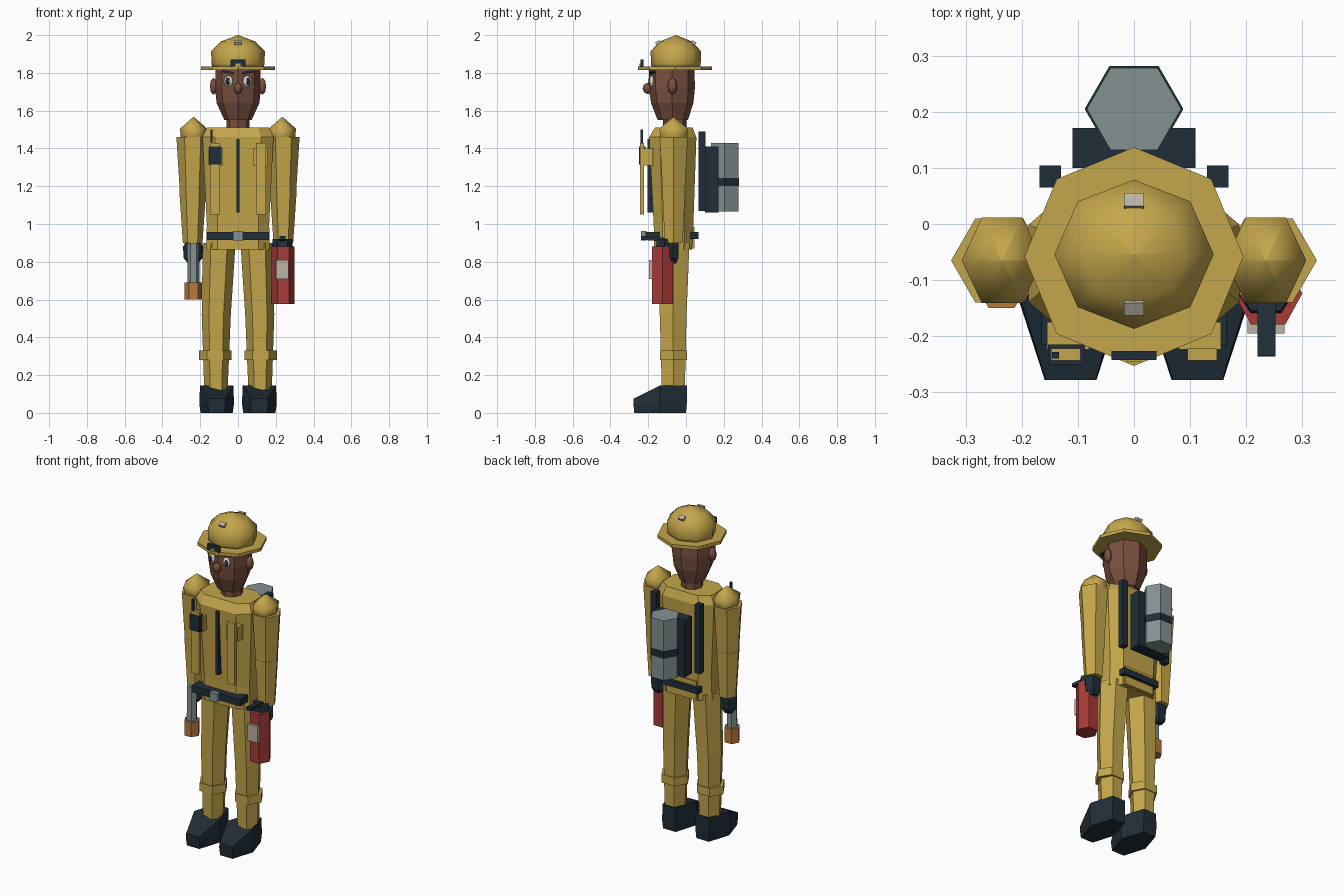
import bpy, bmesh
from math import sin, cos, pi
from mathutils import Vector, Matrix

old = bpy.data.objects.get("Cube")
if old:
    bpy.data.objects.remove(old, do_unlink=True)


def material(name, rgb):
    m = bpy.data.materials.new(name)
    m.use_nodes = True
    m.diffuse_color = (*rgb, 1)
    m.node_tree.nodes["Principled BSDF"].inputs["Base Color"].default_value = (*rgb, 1)
    return m


GOLD = material("gold cloth", (0.55, 0.38, 0.07))
DARK = material("dark navy", (0.015, 0.027, 0.04))
SKIN = material("brown skin", (0.19, 0.08, 0.05))
GREY = material("tank grey", (0.23, 0.29, 0.29))
RED = material("red paint", (0.38, 0.043, 0.038))
ORANGE = material("orange tip", (0.48, 0.19, 0.045))
CREAM = material("cream label", (0.5, 0.45, 0.36))
WHITE = material("eye white", (0.76, 0.72, 0.6))


def finish(name, bm, mat, smooth=False):
    bmesh.ops.remove_doubles(bm, verts=bm.verts, dist=0.0001)
    bmesh.ops.recalc_face_normals(bm, faces=bm.faces)
    me = bpy.data.meshes.new(name)
    bm.to_mesh(me)
    bm.free()
    me.materials.append(mat)
    for p in me.polygons:
        p.use_smooth = smooth
    ob = bpy.data.objects.new(name, me)
    bpy.context.collection.objects.link(ob)
    return ob


def ngon(n, turn=0):
    return [(cos(2 * pi * (i + turn) / n), sin(2 * pi * (i + turn) / n)) for i in range(n)]


def loft(name, mat, outline, rings, smooth=False):
    """Skin a plan outline through rings of (x, y, z, half width, half depth)."""
    bm = bmesh.new()
    loops = [[bm.verts.new((x + u * rx, y + v * ry, z)) for u, v in outline]
             for x, y, z, rx, ry in rings]
    n = len(outline)
    for a, b in zip(loops, loops[1:]):
        for i in range(n):
            j = (i + 1) % n
            bm.faces.new((a[i], a[j], b[j], b[i]))
    bm.faces.new(loops[0][::-1])
    bm.faces.new(loops[-1])
    return finish(name, bm, mat, smooth)


def box(name, mat, x, y, z, tilt=0, axis="X"):
    """Box from (min, max) ranges, optionally tilted about its centre."""
    bm = bmesh.new()
    bmesh.ops.create_cube(bm, size=1)
    mid = Vector([sum(r) / 2 for r in (x, y, z)])
    size = Vector([r[1] - r[0] for r in (x, y, z)])
    bm.transform(Matrix.Translation(mid) @ Matrix.Rotation(tilt, 4, axis) @ Matrix.Diagonal((*size, 1)))
    return finish(name, bm, mat)


def ball(name, mat, centre, radii, u=8, v=4, smooth=True):
    bm = bmesh.new()
    bmesh.ops.create_uvsphere(bm, u_segments=u, v_segments=v, radius=1)
    bm.transform(Matrix.Translation(centre) @ Matrix.Diagonal((*radii, 1)))
    return finish(name, bm, mat, smooth)


def span(s, a, b):
    return tuple(sorted((s * a, s * b)))


HEX, OCT = ngon(6), ngon(8)
BODY = [(1, -.55), (1, .55), (.65, 1), (-.65, 1), (-1, .55), (-1, -.55), (-.65, -1), (.65, -1)]
Y = -0.065

# Jacket and neck
loft("jacket", GOLD, BODY, [(0, -.068, .865, .168, .1), (0, -.066, 1.0, .165, .105),
                            (0, -.07, 1.46, .188, .125), (0, Y, 1.51, .165, .1)])
loft("neck", SKIN, OCT, [(0, -.06, 1.48, .062, .062), (0, -.06, 1.6, .062, .062)])
box("zip", DARK, (-.009, .009), (-.204, -.16), (1.06, 1.45))
box("belt_front", DARK, (-.165, .165), (-.215, -.14), (.915, .957))
box("belt_back", DARK, (-.125, .125), (0, .065), (.92, .957))
box("back_hem", GOLD, (-.1, .1), (0, .045), (.87, .985))
box("buckle", GREY, (-.026, .026), (-.238, -.21), (.912, .962))

# Head
loft("head", SKIN, OCT, [(0, -.07, 1.55, .072, .08), (0, -.073, 1.64, .113, .112),
                         (0, -.075, 1.72, .122, .122), (0, -.075, 1.83, .118, .12)])
ball("nose", SKIN, (0, -.203, 1.718), (.025, .027, .03), 6)

# Hat
loft("hat_brim", GOLD, OCT, [(0, -.058, 1.815, .195, .195), (0, -.058, 1.835, .195, .195)])
loft("hat_crown", GOLD, OCT, [(0, -.054, 1.83, .136, .128), (0, -.054, 1.85, .141, .132),
                              (0, -.054, 1.915, .142, .133), (0, -.054, 1.965, .093, .088),
                              (0, -.054, 2.0, .001, .001)], True)
for tag, y, tilt in (("front", -.148, .5), ("back", .04, -.5)):
    box("hat_vent_" + tag, CREAM, (-.018, .018), (y - .013, y + .013), (1.952, 1.968), tilt)
box("hat_badge", DARK, (-.04, .04), (-.242, -.226), (1.83, 1.87))
box("hat_badge_inset", GOLD, (-.012, .012), (-.246, -.241), (1.832, 1.85))

for s, side in ((1, "left_"), (-1, "right_")):
    # Face details
    ball(side + "ear", SKIN, (s * .13, -.072, 1.73), (.022, .026, .045), 6)
    ball(side + "eye", WHITE, (s * .05, -.182, 1.755), (.026, .014, .031))
    ball(side + "pupil", DARK, (s * .054, -.192, 1.755), (.012, .008, .021))
    box(side + "eyebrow", DARK, span(s, .022, .085), (-.195, -.165), (1.797, 1.81), -s * .2, "Y")

    # Arms
    loft(side + "upper_arm", GOLD, HEX, [(s * .24, Y, 1.17, .068, .068), (s * .24, Y, 1.46, .086, .086)])
    loft(side + "forearm", GOLD, HEX, [(s * .24, Y, .9, .052, .055), (s * .24, Y, 1.18, .071, .07)])
    loft(side + "shoulder", GOLD, HEX, [(s * .235, Y, 1.42, .05, .055), (s * .235, Y, 1.455, .068, .08),
                                        (s * .235, Y, 1.505, .072, .088),
                                        (s * .235, Y, 1.567, .001, .001)], True)
    loft(side + "glove", DARK, HEX, [(s * .238, -.075, .79, .025, .025), (s * .238, -.075, .82, .05, .04),
                                     (s * .238, -.075, .88, .053, .042), (s * .238, -.07, .905, .04, .035)])

    # Legs and boots
    loft(side + "leg", GOLD, HEX, [(s * .117, -.067, .12, .062, .07), (s * .115, -.068, .52, .077, .082),
                                   (s * .1, -.064, .9, .087, .095)])
    loft(side + "cuff", GOLD, HEX, [(s * .12, -.067, .28, .086, .082), (s * .12, -.067, .33, .086, .082)])
    boot = loft(side + "boot", DARK, HEX, [(s * .113, -.137, 0, .085, .158), (s * .113, -.137, .05, .092, .163),
                                           (s * .113, -.137, .146, .088, .163)])
    for v in boot.data.vertices:
        if v.co.z > .1 and v.co.y < -.2:
            v.co.z = .075

    # Chest strips, pockets and harness bars
    box(side + "chest_strip", GOLD, span(s, .095, .148), (-.243, -.222), (1.05, 1.43))
    box(side + "chest_pocket", GOLD, span(s, .08, .155), (-.224, -.175), (1.31, 1.4))
    box(side + "harness_bar", DARK, span(s, .13, .168), (.065, .104), (1.07, 1.49))

# Radio
box("radio", DARK, (-.153, -.087), (-.25, -.215), (1.315, 1.41))
box("radio_antenna", DARK, (-.146, -.134), (-.24, -.228), (1.4, 1.5))

# Air pack
box("air_pack_plate", DARK, (-.11, .11), (.1, .171), (1.06, 1.41))
loft("air_tank", GREY, HEX, [(0, .205, 1.065, .084, .084), (0, .205, 1.43, .084, .084)])
loft("air_tank_band", DARK, HEX, [(0, .205, 1.2, .088, .088), (0, .205, 1.243, .088, .088)])

# Extinguisher
loft("extinguisher_body", RED, HEX, [(.239, -.124, .577, .061, .064), (.239, -.124, .88, .061, .064)])
box("extinguisher_label", CREAM, (.202, .268), (-.195, -.17), (.71, .81))
loft("extinguisher_cap", DARK, HEX, [(.235, -.115, .88, .055, .05), (.235, -.115, .92, .052, .046)])
box("extinguisher_lever", DARK, (.22, .252), (-.236, -.07), (.91, .93), -.08)

# Hose nozzle
loft("nozzle_pipe", GREY, HEX, [(-.236, -.11, .66, .032, .032), (-.236, -.11, .9, .03, .03)])
loft("nozzle_tip", ORANGE, HEX, [(-.236, -.11, .6, .046, .046), (-.236, -.11, .69, .046, .046)])
